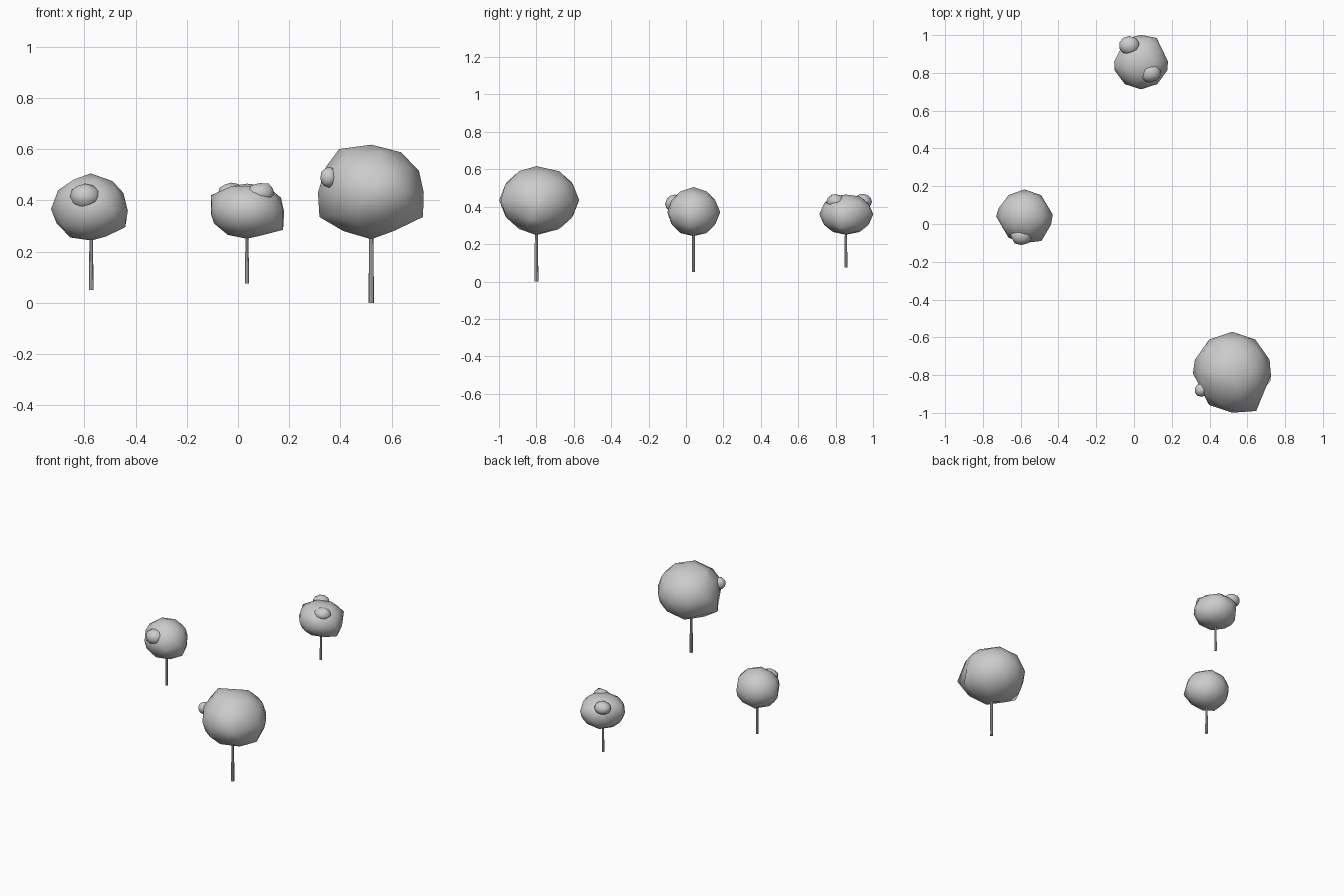
import bpy
from mathutils import Vector


def name_and_smooth(name):
    ob = bpy.context.object
    ob.name = name
    for p in ob.data.polygons:
        p.use_smooth = True
    return ob


# Irregular faceted blob: low icosphere with nearest vertices pulled to outline points
def blob(name, c, r, pulls=(), sub=2):
    bpy.ops.mesh.primitive_ico_sphere_add(subdivisions=sub, radius=1)
    ob = name_and_smooth(name)
    center = Vector(c)
    verts = list(ob.data.vertices)
    for v in verts:
        v.co = Vector((v.co.x * r[0], v.co.y * r[1], v.co.z * r[2])) + center
    for p in pulls:
        p = Vector(p)
        d = p - center
        d = Vector((d.x / r[0], d.y / r[1], d.z / r[2])).normalized()
        best = min(verts, key=lambda v: -d.dot(Vector(
            [(v.co[i] - center[i]) / r[i] for i in range(3)]).normalized()))
        best.co = p
        verts.remove(best)
    return ob


def trunk(name, x, y, z0, z1, r0, r1):
    bpy.ops.mesh.primitive_cone_add(vertices=8, radius1=r0, radius2=r1,
                                    depth=z1 - z0, location=(x, y, (z0 + z1) / 2))
    ob = name_and_smooth(name)
    bpy.ops.object.shade_smooth_by_angle()
    return ob


# Left tree
trunk("left_trunk", -0.573, 0.04, 0.05, 0.26, 0.009, 0.007)
blob("left_crown", (-0.578, 0.04, 0.37), (0.146, 0.14, 0.131), [
    (-0.575, 0.04, 0.505), (-0.573, 0.04, 0.243),
    (-0.49, 0.03, 0.475), (-0.43, 0.05, 0.36), (-0.44, 0.02, 0.295),
    (-0.655, 0.02, 0.255), (-0.73, 0.04, 0.365),
    (-0.49, -0.09, 0.36), (-0.58, 0.183, 0.37)])
blob("left_crown_tuft", (-0.597, -0.06, 0.415), (0.06, 0.052, 0.05), [
    (-0.655, -0.06, 0.415), (-0.60, -0.075, 0.36), (-0.535, -0.06, 0.43)])

# Back tree
trunk("back_trunk", 0.035, 0.855, 0.075, 0.265, 0.008, 0.006)
blob("back_crown", (0.037, 0.857, 0.36), (0.146, 0.144, 0.112), [
    (0.035, 0.855, 0.465), (0.035, 0.855, 0.25),
    (-0.105, 0.86, 0.42), (-0.105, 0.86, 0.345), (0.18, 0.86, 0.355),
    (0.176, 0.83, 0.285), (0.12, 0.985, 0.38), (-0.03, 0.985, 0.38)])
blob("back_crown_tuft_front", (0.085, 0.80, 0.427), (0.058, 0.05, 0.04), [
    (0.12, 0.78, 0.465)])
blob("back_crown_tuft_rear", (-0.025, 0.945, 0.427), (0.055, 0.05, 0.042))

# Large front tree
trunk("front_trunk", 0.52, -0.80, 0.0, 0.265, 0.011, 0.008)
blob("front_crown", (0.52, -0.785, 0.435), (0.208, 0.214, 0.182), [
    (0.52, -0.80, 0.617), (0.52, -0.80, 0.248),
    (0.395, -0.78, 0.60), (0.635, -0.79, 0.588), (0.312, -0.79, 0.43),
    (0.318, -0.80, 0.335), (0.725, -0.80, 0.43), (0.722, -0.83, 0.335),
    (0.647, -0.99, 0.435)])
blob("front_crown_tuft", (0.355, -0.88, 0.49), (0.035, 0.035, 0.04))
